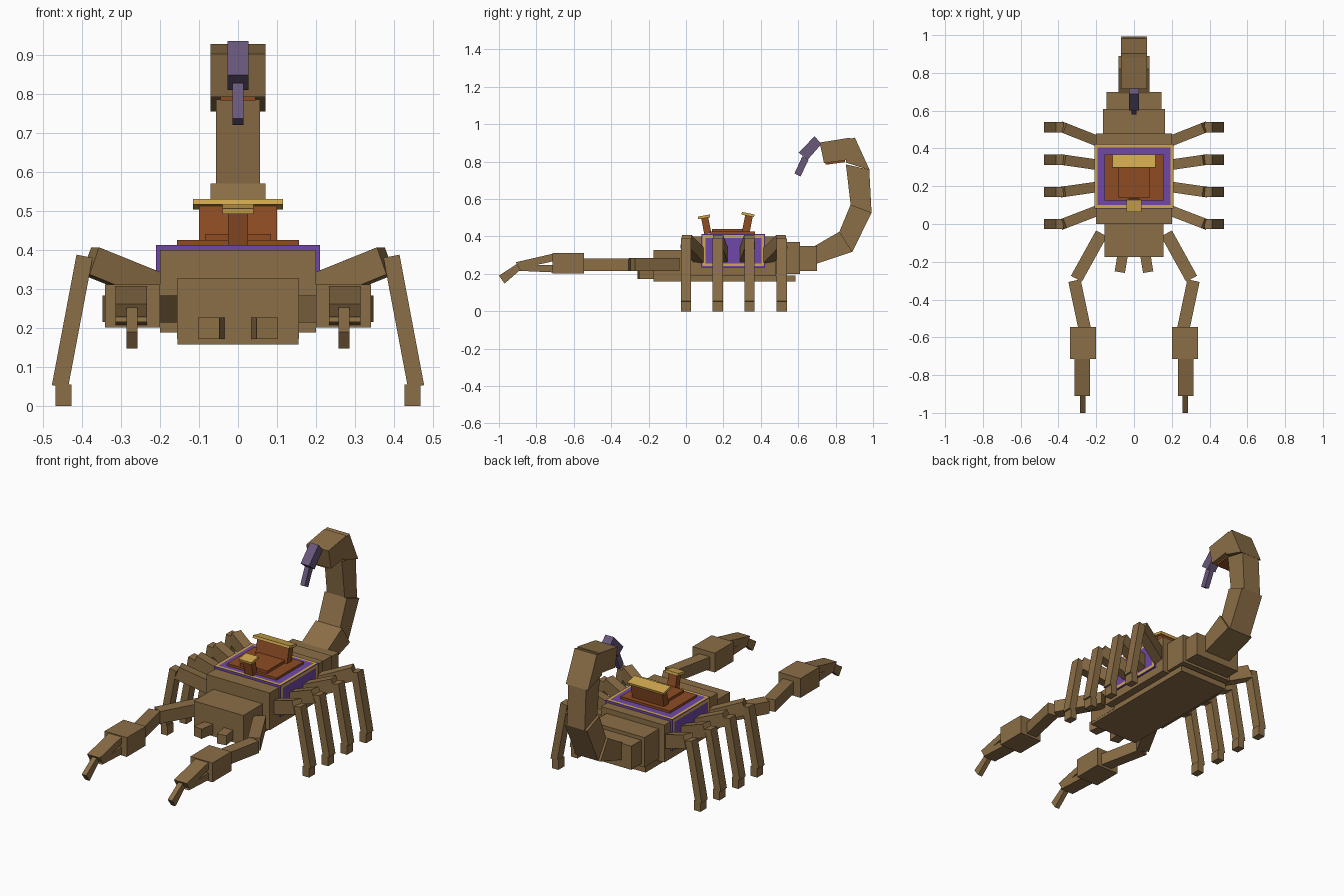
import bpy, bmesh
from mathutils import Vector

if "Cube" in bpy.data.objects:
    bpy.data.objects.remove(bpy.data.objects["Cube"])


def material(name, r, g, b):
    lin = [(c / 255 / 12.92) if c < 11 else ((c / 255 + 0.055) / 1.055) ** 2.4 for c in (r, g, b)]
    m = bpy.data.materials.new(name)
    m.diffuse_color = (*lin, 1)
    m.use_nodes = True
    m.node_tree.nodes["Principled BSDF"].inputs["Base Color"].default_value = m.diffuse_color
    return m


SHELL = material("brown shell", 139, 110, 70)
LEATHER = material("saddle leather", 142, 76, 36)
CLOTH = material("purple cloth", 112, 72, 168)
GOLD = material("gold trim", 208, 168, 78)
VENOM = material("dusky violet sting", 104, 88, 122)


def finish(bm, name, *mats):
    bmesh.ops.recalc_face_normals(bm, faces=bm.faces[:])
    mesh = bpy.data.meshes.new(name)
    bm.to_mesh(mesh)
    bm.free()
    for m in mats:
        mesh.materials.append(m)
    ob = bpy.data.objects.new(name, mesh)
    bpy.context.collection.objects.link(ob)
    return ob


def prism(name, pts, x0, x1, mat=SHELL):
    """Side profile of (y, z) points extruded across x."""
    bm = bmesh.new()
    face = bm.faces.new([bm.verts.new((x0, y, z)) for y, z in pts])
    out = bmesh.ops.extrude_face_region(bm, geom=[face])
    moved = [v for v in out["geom"] if isinstance(v, bmesh.types.BMVert)]
    bmesh.ops.translate(bm, verts=moved, vec=(x1 - x0, 0, 0))
    return finish(bm, name, mat)


def block(name, hx, y0, y1, z0, z1, mat=SHELL):
    return prism(name, [(y0, z0), (y1, z0), (y1, z1), (y0, z1)], -hx, hx, mat)


def beam(name, p0, p1, width, depth, mat=SHELL):
    """Box running from p0 to p1; width is horizontal."""
    p0, p1 = Vector(p0), Vector(p1)
    d = (p1 - p0).normalized()
    side = d.cross(Vector((0, 0, 1))).normalized()
    up = side.cross(d)
    bm = bmesh.new()
    ends = []
    for p in (p0, p1):
        ends.append([bm.verts.new(p + side * a * width / 2 + up * b * depth / 2)
                     for a, b in ((-1, -1), (1, -1), (1, 1), (-1, 1))])
    a, b = ends
    bm.faces.new(a)
    bm.faces.new(b)
    for i in range(4):
        j = (i + 1) % 4
        bm.faces.new((a[i], a[j], b[j], b[i]))
    return finish(bm, name, mat)


# Body blocks from head to rump
block("belly_plate", 0.155, -0.175, 0.585, 0.158, 0.192)
block("head", 0.156, -0.175, 0.02, 0.172, 0.327)
block("body", 0.20, 0.0, 0.48, 0.188, 0.40)
block("rear_body", 0.165, 0.46, 0.61, 0.20, 0.37)
block("rump", 0.145, 0.58, 0.70, 0.215, 0.35)

# Tail curling up and forward
prism("tail_base", [(0.62, 0.25), (0.70, 0.255), (0.89, 0.318), (0.82, 0.425), (0.62, 0.31)], -0.083, 0.083)
prism("tail_bend", [(0.82, 0.425), (0.89, 0.318), (0.992, 0.527), (0.88, 0.57)], -0.07, 0.07)
prism("tail_shaft", [(0.88, 0.57), (0.992, 0.527), (0.98, 0.757), (0.855, 0.785)], -0.056, 0.056)
prism("tail_crook", [(0.855, 0.795), (0.982, 0.755), (0.903, 0.928), (0.87, 0.92)], -0.07, 0.07)
prism("tail_bulb", [(0.738, 0.792), (0.885, 0.812), (0.878, 0.928), (0.715, 0.902)], -0.07, 0.07)
prism("tail_underplate", [(0.745, 0.783), (0.85, 0.797), (0.85, 0.808), (0.745, 0.794)], -0.045, 0.045, LEATHER)
prism("sting", [(0.65, 0.81), (0.725, 0.895), (0.687, 0.935), (0.602, 0.848)], -0.027, 0.027, VENOM)
prism("sting_tip", [(0.655, 0.81), (0.612, 0.72), (0.58, 0.737), (0.622, 0.828)], -0.014, 0.014, VENOM)

# Paired limbs
LEGS = ((0.08, 0.0), (0.20, 0.17), (0.31, 0.34), (0.43, 0.512))
for s, tag in ((-1, "left"), (1, "right")):
    beam(f"mouthpart_{tag}", (s * 0.058, -0.15, 0.199), (s * 0.075, -0.255, 0.199), 0.055, 0.055)
    # Arm and claw
    beam(f"upper_arm_{tag}", (s * 0.172, -0.05, 0.249), (s * 0.305, -0.29, 0.249), 0.066, 0.07)
    beam(f"forearm_{tag}", (s * 0.315, -0.30, 0.249), (s * 0.26, -0.56, 0.249), 0.066, 0.068)
    prism(f"palm_{tag}", [(-0.715, 0.202), (-0.545, 0.202), (-0.545, 0.312), (-0.715, 0.312)], s * 0.20, s * 0.34)
    prism(f"upper_finger_{tag}", [(-0.71, 0.308), (-0.71, 0.267), (-0.89, 0.228), (-0.91, 0.262)], s * 0.233, s * 0.314)
    prism(f"lower_finger_{tag}", [(-0.71, 0.248), (-0.71, 0.208), (-0.89, 0.216), (-0.88, 0.245)], s * 0.233, s * 0.314)
    prism(f"claw_tip_{tag}", [(-0.90, 0.256), (-0.885, 0.222), (-0.97, 0.148), (-1.0, 0.19)], s * 0.257, s * 0.285)
    # Walking legs
    for i, (y_in, y_out) in enumerate(LEGS, 1):
        beam(f"thigh_{tag}_{i}", (s * 0.17, y_in, 0.288), (s * 0.378, y_out, 0.372), 0.056, 0.074)
        beam(f"shin_{tag}_{i}", (s * 0.393, y_out, 0.384), (s * 0.456, y_out, 0.05), 0.054, 0.042)
        prism(f"foot_{tag}_{i}", [(y_out - 0.027, 0), (y_out + 0.027, 0), (y_out + 0.027, 0.055), (y_out - 0.027, 0.055)],
              s * 0.427, s * 0.468)

# Saddle cloth: top and side faces inset to leave a gold border
cloth = block("saddle_cloth", 0.21, 0.083, 0.423, 0.235, 0.413, CLOTH)
cloth.data.materials.append(GOLD)
bm = bmesh.new()
bm.from_mesh(cloth.data)
bm.normal_update()
for f in [f for f in bm.faces if f.normal.z > 0.9 or abs(f.normal.x) > 0.9]:
    edge = 0.008 if f.normal.z < 0.5 else 0.003
    bmesh.ops.inset_individual(bm, faces=[f], thickness=edge)
    ring = bmesh.ops.inset_individual(bm, faces=[f], thickness=0.021)
    for r in ring["faces"]:
        r.material_index = 1
    f.material_index = 0
bm.to_mesh(cloth.data)
bm.free()

# Saddle
block("saddle_base", 0.156, 0.125, 0.368, 0.405, 0.426, LEATHER)
block("saddle_seat", 0.085, 0.14, 0.31, 0.42, 0.441, LEATHER)
prism("backrest", [(0.298, 0.42), (0.34, 0.42), (0.358, 0.512), (0.318, 0.52)], -0.10, 0.10, LEATHER)
prism("backrest_cap", [(0.296, 0.517), (0.363, 0.503), (0.367, 0.517), (0.30, 0.531)], -0.115, 0.115, GOLD)
prism("pommel", [(0.098, 0.41), (0.135, 0.42), (0.118, 0.505), (0.082, 0.495)], -0.026, 0.026, LEATHER)
prism("pommel_cap", [(0.066, 0.492), (0.13, 0.503), (0.127, 0.517), (0.063, 0.506)], -0.04, 0.04, GOLD)
